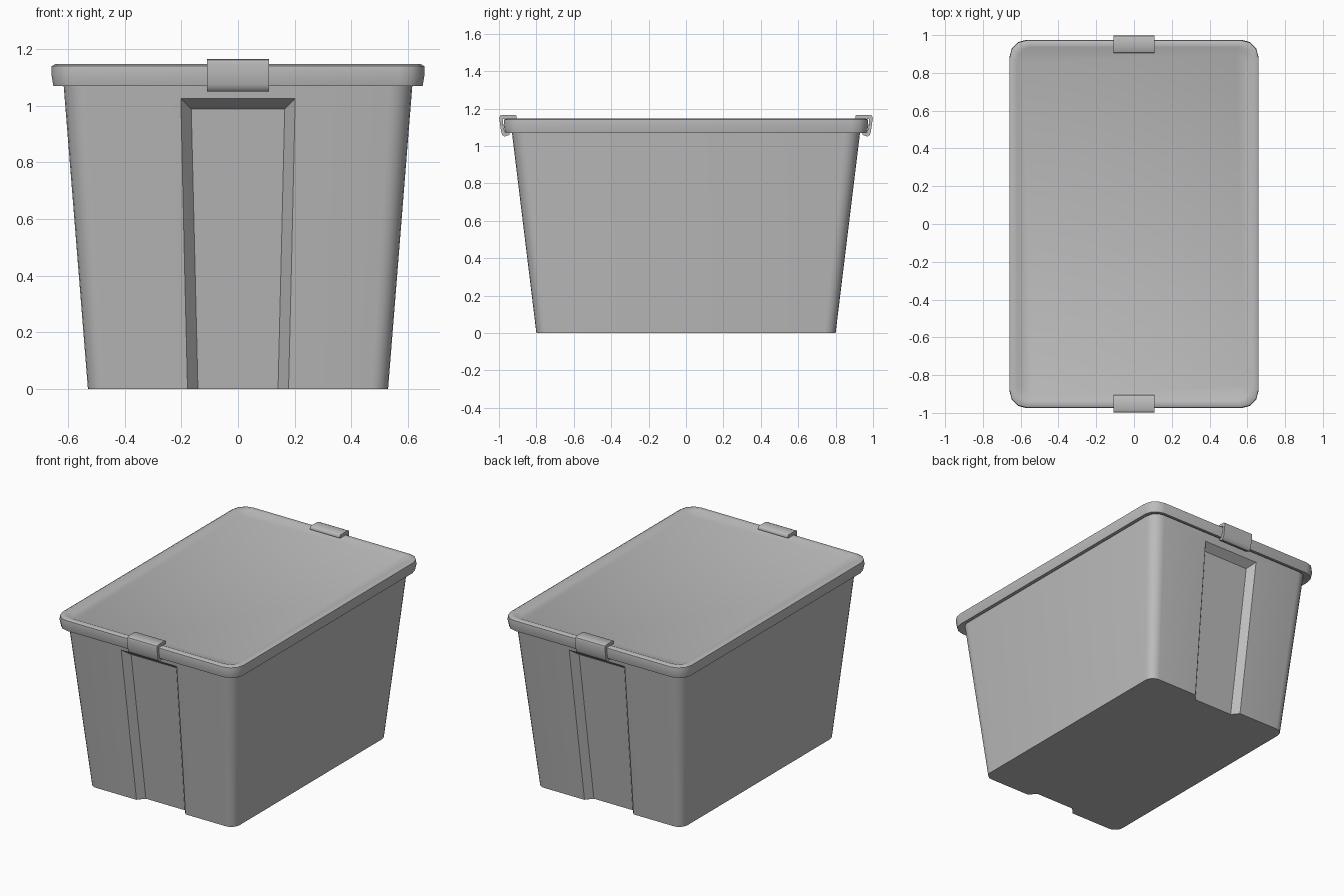
import bpy, bmesh
from math import sin, cos, pi, radians

if "Cube" in bpy.data.objects:
    bpy.data.objects.remove(bpy.data.objects["Cube"])

grey = bpy.data.materials.new("grey plastic")
grey.use_nodes = True
COLOR = (0.5, 0.5, 0.5, 1)
grey.diffuse_color = COLOR
grey.node_tree.nodes["Principled BSDF"].inputs["Base Color"].default_value = COLOR


def finish(name, bm):
    bmesh.ops.recalc_face_normals(bm, faces=bm.faces)
    mesh = bpy.data.meshes.new(name)
    bm.to_mesh(mesh)
    bm.free()
    mesh.materials.append(grey)
    ob = bpy.data.objects.new(name, mesh)
    bpy.context.collection.objects.link(ob)
    return ob


def smooth(ob, angle=32):
    bpy.ops.object.select_all(action="DESELECT")
    ob.select_set(True)
    bpy.context.view_layer.objects.active = ob
    bpy.ops.object.shade_smooth_by_angle(angle=radians(angle))


def rounded_loft(name, rings, segments):
    """Closed solid through rounded rectangles (half x, half y, radius, z)."""
    bm = bmesh.new()
    loops = []
    for hx, hy, r, z in rings:
        loop = []
        for q, (sx, sy) in enumerate([(1, 1), (-1, 1), (-1, -1), (1, -1)]):
            for i in range(segments + 1):
                a = (q + i / segments) * pi / 2
                loop.append(bm.verts.new((sx * (hx - r) + r * cos(a),
                                          sy * (hy - r) + r * sin(a), z)))
        loops.append(loop)
    for low, high in zip(loops, loops[1:]):
        for i in range(len(low)):
            j = (i + 1) % len(low)
            bm.faces.new((low[i], low[j], high[j], high[i]))
    bm.faces.new(loops[0])
    bm.faces.new(loops[-1])
    return finish(name, bm)


# Tapered tub
WALL_Y, SLOPE = 0.80, 0.122
tub = rounded_loft("tub", [(0.53, WALL_Y, 0.06, 0),
                           (0.618, WALL_Y + SLOPE * 1.1, 0.08, 1.1)], 5)

# Bevelled recess in each end wall
DEPTH, BEVEL = 0.045, 0.037
for name, side in (("front_recess_cutter", -1), ("back_recess_cutter", 1)):
    bm = bmesh.new()
    for t in (-DEPTH, DEPTH):
        grow = BEVEL * t / DEPTH
        for z, half in ((-0.1, 0.176), (1.026 + grow, 0.202)):
            for sx in (-1, 1):
                bm.verts.new((sx * (half + grow), side * (WALL_Y + SLOPE * z + t), z))
    bmesh.ops.convex_hull(bm, input=bm.verts)
    cutter = finish(name, bm)
    cutter.hide_render = True
    cut = tub.modifiers.new(name, "BOOLEAN")
    cut.object = cutter
    cut.operation = "DIFFERENCE"
    cut.solver = "EXACT"
    bpy.context.view_layer.objects.active = tub
    bpy.ops.object.modifier_apply(modifier=name)
    bpy.data.objects.remove(cutter)
smooth(tub)

# Lid with rolled rim and sunken top panel
lid = rounded_loft("lid", [(0.61, 0.925, 0.07, 1.085),
                           (0.635, 0.95, 0.08, 1.07),
                           (0.652, 0.966, 0.085, 1.07),
                           (0.659, 0.975, 0.09, 1.11),
                           (0.658, 0.972, 0.09, 1.14),
                           (0.645, 0.96, 0.085, 1.147),
                           (0.62, 0.935, 0.07, 1.143),
                           (0.59, 0.905, 0.05, 1.13)], 3)
smooth(lid, 40)

# Hooked latch over each end of the lid (y, z section)
SECTION = [(0.905, 1.145), (0.905, 1.16), (0.912, 1.166), (0.982, 1.166),
           (0.995, 1.161), (0.999, 1.148), (0.988, 1.075), (0.982, 1.058),
           (0.97, 1.05), (0.945, 1.058), (0.945, 1.068), (0.967, 1.068),
           (0.978, 1.11), (0.978, 1.145)]
for name, side in (("front_latch", -1), ("back_latch", 1)):
    bm = bmesh.new()
    face = bm.faces.new([bm.verts.new((-0.109, side * y, z)) for y, z in SECTION])
    out = bmesh.ops.extrude_face_region(bm, geom=[face])
    moved = [v for v in out["geom"] if isinstance(v, bmesh.types.BMVert)]
    bmesh.ops.translate(bm, verts=moved, vec=(0.218, 0, 0))
    smooth(finish(name, bm), 50)
